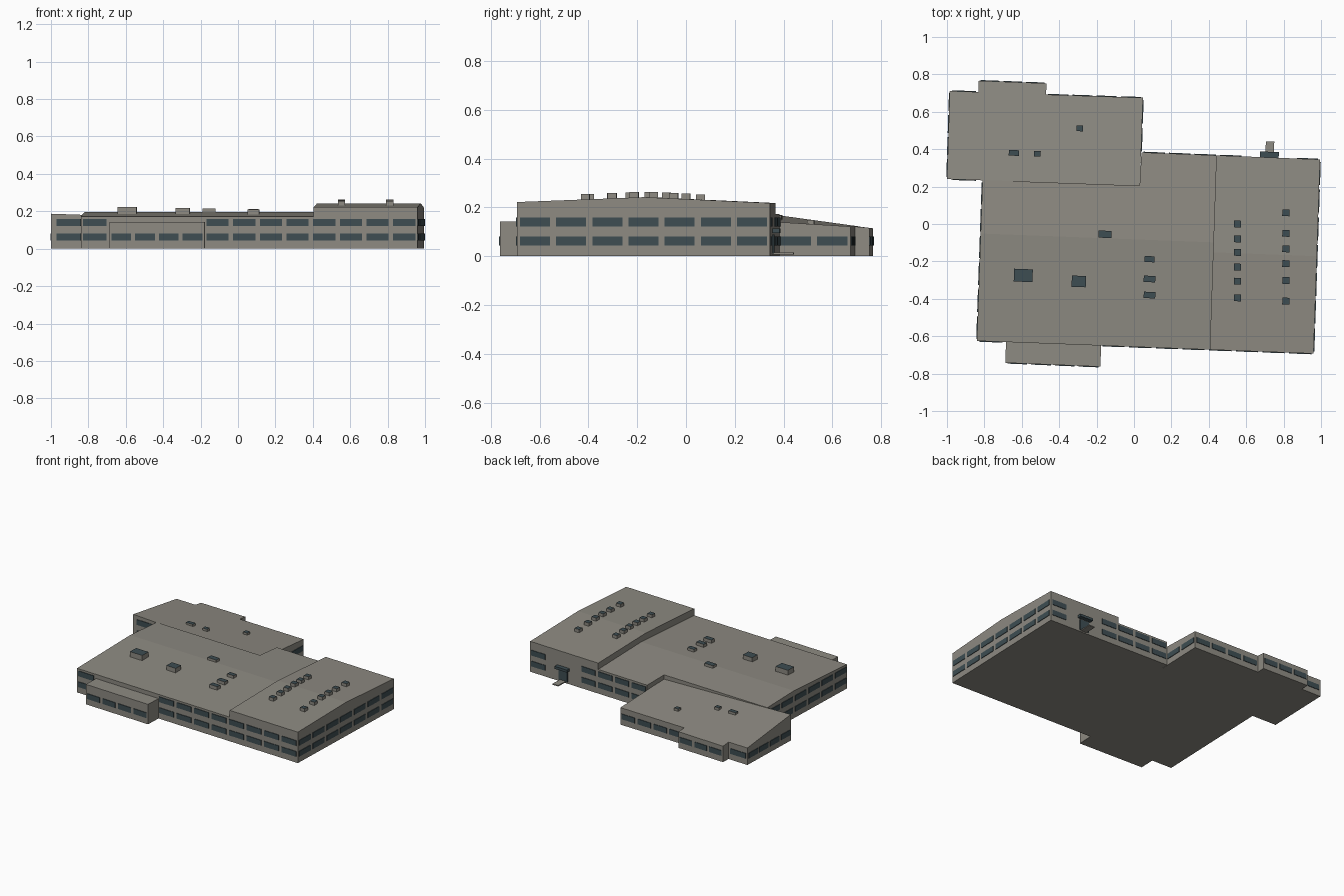
import bpy, bmesh
from mathutils import Vector, Matrix

if "Cube" in bpy.data.objects:
    bpy.data.objects.remove(bpy.data.objects["Cube"], do_unlink=True)

SKEW = 0.038          # the whole building is turned slightly from the axes


def make_material(name, rgb):
    mat = bpy.data.materials.new(name)
    mat.use_nodes = True
    color = (*rgb, 1)
    mat.diffuse_color = color
    bsdf = mat.node_tree.nodes["Principled BSDF"]
    bsdf.inputs["Base Color"].default_value = color
    bsdf.inputs["Roughness"].default_value = 0.9
    return mat


CONCRETE = make_material("warm grey concrete", (0.27, 0.257, 0.224))
GLASS = make_material("dark slate glass", (0.048, 0.075, 0.085))


def finish(bm, name, mats, rule=None):
    bmesh.ops.recalc_face_normals(bm, faces=bm.faces[:])
    if rule:
        for f in bm.faces:
            f.material_index = rule(f)
    mesh = bpy.data.meshes.new(name)
    bm.to_mesh(mesh)
    bm.free()
    for m in mats:
        mesh.materials.append(m)
    ob = bpy.data.objects.new(name, mesh)
    bpy.context.collection.objects.link(ob)
    return ob


def across(x, y):
    """Distance across the building, along its turned depth axis."""
    return y + SKEW * x


def gable(ridge, peak, front, front_z, back, back_z):
    def height(x, y):
        v = across(x, y)
        if v < ridge:
            return peak - (peak - front_z) * (ridge - v) / (ridge - front)
        return peak - (peak - back_z) * (v - ridge) / (back - ridge)
    return height


def building(name, outline, height, ridge=None):
    """Extrude a footprint and lift its top onto the roof surface."""
    bm = bmesh.new()
    base = bm.faces.new([bm.verts.new((x, y, 0)) for x, y in outline])
    top = bmesh.ops.extrude_face_region(bm, geom=[base])["geom"]
    for v in top:
        if isinstance(v, bmesh.types.BMVert):
            v.co.z = 0.1
    if ridge is not None:
        bmesh.ops.bisect_plane(bm, geom=bm.verts[:] + bm.edges[:] + bm.faces[:],
                               plane_co=(0, ridge, 0), plane_no=(SKEW, 1, 0))
    for v in bm.verts:
        if v.co.z > 0.05:
            v.co.z = height(v.co.x, v.co.y)
    return finish(bm, name, [CONCRETE])


def add_box(bm, center, size, angle=-SKEW):
    mat = (Matrix.Translation(center) @ Matrix.Rotation(angle, 4, "Z")
           @ Matrix.Diagonal((*size, 1)))
    bmesh.ops.create_cube(bm, size=1, matrix=mat)


LOWER, UPPER = (0.043, 0.081), (0.121, 0.159)


def windows(name, a, b, count, bands, skip=(), fill=0.83):
    """Rows of thin panes along the wall from a to b (outside on the right)."""
    a, b = Vector((*a, 0)), Vector((*b, 0))
    along = b - a
    out = Vector((along.y, -along.x, 0)).normalized()
    angle = Vector((1, 0)).angle_signed(along.xy) * -1
    bm = bmesh.new()
    for i in range(count):
        if i in skip:
            continue
        for low, high in bands:
            c = a + along * ((i + 0.5) / count) + out * 0.001
            c.z = (low + high) / 2
            add_box(bm, c, (along.length / count * fill, 0.006, high - low), angle)
    return finish(bm, name, [GLASS])


def glass_top(f):
    return 1 if f.normal.z > 0.5 else 0


def skylight(name, x, y, w, d, h, roof):
    bm = bmesh.new()
    z = roof(x, y)
    add_box(bm, (x, y, z + h / 2 - 0.005), (w, d, h + 0.01))
    return finish(bm, name, [CONCRETE, GLASS], glass_top)


# Roof surfaces
hall_roof = gable(-0.082, 0.197, -0.657, 0.173, 0.384, 0.173)
tall_roof = gable(-0.135, 0.242, -0.653, 0.222, 0.383, 0.218)


def wing_roof(x, y):
    rise = 0.0465 - 0.018 * (x + 0.48) / 0.52
    return 0.122 + (0.673 - across(x, y)) / 0.468 * rise


# Building masses
building("main_hall", [(-0.84, -0.625), (0.405, -0.672), (0.44, 0.367),
                       (0.04, 0.383), (0.03, 0.205), (-0.81, 0.235)], hall_roof, -0.082)
building("tall_block", [(0.405, -0.672), (0.96, -0.693), (0.995, 0.345),
                        (0.44, 0.367)], tall_roof, -0.135)
building("rear_wing", [(-1, 0.24), (0.032, 0.205), (0.048, 0.675), (-0.47, 0.692),
                       (-0.468, 0.752), (-0.83, 0.766), (-0.832, 0.706),
                       (-0.985, 0.711)], wing_roof)
building("front_annex", [(-0.688, -0.742), (-0.18, -0.763), (-0.175, -0.64),
                         (-0.684, -0.62)], lambda x, y: 0.143)

# Windows, wall by wall
both, single = (LOWER, UPPER), (LOWER,)
windows("front_windows", (-0.18, -0.65), (0.96, -0.693), 8, both)
windows("front_end_windows", (-0.84, -0.625), (-0.69, -0.631), 1, both)
windows("annex_windows", (-0.688, -0.742), (-0.18, -0.763), 4, single)
windows("left_windows", (0.96, -0.693), (0.995, 0.345), 7, both)
windows("back_windows", (0.995, 0.345), (0.04, 0.383), 7, both, skip=(1, 2))
windows("right_windows", (-0.81, 0.235), (-0.84, -0.625), 6, both)
windows("wing_left_windows", (0.038, 0.375), (0.048, 0.675), 2, single)
windows("wing_back_windows", (0.048, 0.675), (-0.47, 0.692), 4, single)
windows("wing_bay_windows", (-0.468, 0.752), (-0.83, 0.766), 3, single)
windows("wing_corner_window", (-0.832, 0.706), (-0.985, 0.711), 1, single)
windows("wing_right_windows", (-0.985, 0.711), (-1, 0.24), 4, single)
windows("wing_front_windows", (-1, 0.24), (-0.815, 0.234), 1, both, fill=0.67)

# Skylights
for i, (x, y, w, d, h) in enumerate([
        (-0.592, -0.275, 0.1, 0.068, 0.036), (-0.295, -0.307, 0.076, 0.06, 0.031),
        (-0.155, -0.055, 0.07, 0.038, 0.018), (0.083, -0.188, 0.052, 0.032, 0.02),
        (0.083, -0.294, 0.062, 0.034, 0.022), (0.083, -0.38, 0.062, 0.034, 0.024)]):
    skylight(f"hall_skylight_{i + 1}", x, y, w, d, h, hall_roof)
for x, ys in ((0.553, (0, -0.08, -0.152, -0.23, -0.306, -0.395)),
              (0.812, (0.06, -0.05, -0.133, -0.212, -0.302, -0.412))):
    for i, y in enumerate(ys):
        skylight(f"tall_skylight_{i + 1}", x, y, 0.038, 0.036, 0.022, tall_roof)
for i, (x, y, w) in enumerate([(-0.642, 0.38, 0.055), (-0.517, 0.376, 0.036),
                               (-0.29, 0.511, 0.034)]):
    skylight(f"wing_skylight_{i + 1}", x, y, w, 0.03, 0.012, wing_roof)

# Back entrance: doors, canopy and step
bm = bmesh.new()
add_box(bm, (0.723, 0.358, 0.05), (0.07, 0.008, 0.076))
finish(bm, "entrance_doors", [GLASS])
bm = bmesh.new()
add_box(bm, (0.724, 0.368, 0.104), (0.1, 0.036, 0.018))
finish(bm, "entrance_canopy", [GLASS])
bm = bmesh.new()
add_box(bm, (0.726, 0.397, 0.012), (0.045, 0.088, 0.008))
finish(bm, "entrance_step", [CONCRETE])
